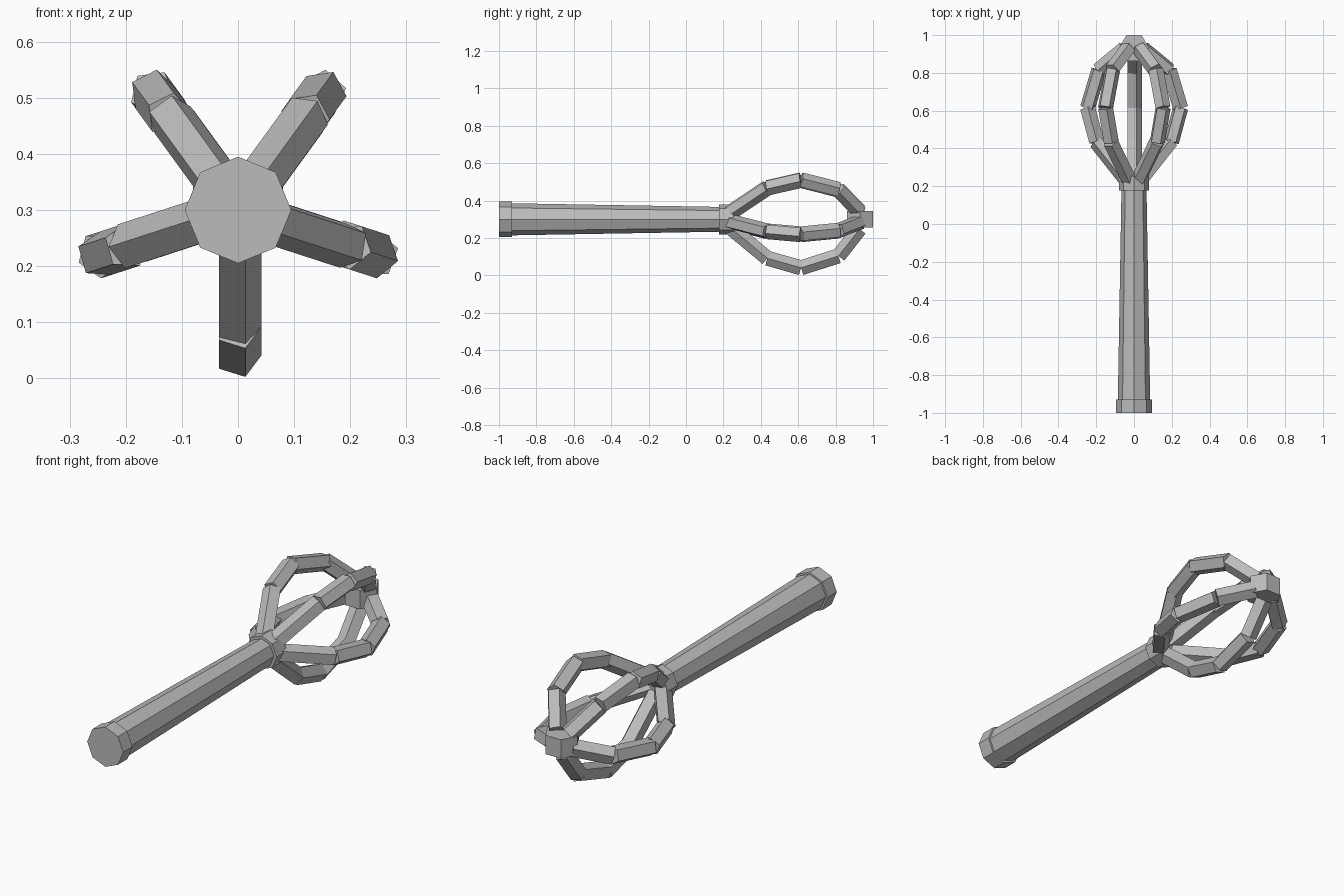
import bpy
import bmesh
import math
from mathutils import Vector, Matrix

if "Cube" in bpy.data.objects:
    bpy.data.objects.remove(bpy.data.objects["Cube"], do_unlink=True)

steel = bpy.data.materials.new("grey_steel")
steel.use_nodes = True
grey = (0.5, 0.5, 0.5, 1)
steel.diffuse_color = grey
steel.node_tree.nodes["Principled BSDF"].inputs["Base Color"].default_value = grey

AXIS_Z = 0.3  # height of the long axis


def add_rod(bm, start, end, r1, r2, sides):
    """Capped prism from start to end, first corner on its local x axis."""
    d = end - start
    turn = Vector((0, 0, 1)).rotation_difference(d.normalized()).to_matrix().to_4x4()
    spin = Matrix.Rotation(-math.pi / 2, 4, "Z")
    bmesh.ops.create_cone(bm, cap_ends=True, segments=sides, radius1=r1, radius2=r2,
                          depth=d.length,
                          matrix=Matrix.Translation((start + end) / 2) @ turn @ spin)


def finish(name, bm):
    mesh = bpy.data.meshes.new(name)
    bm.to_mesh(mesh)
    bm.free()
    mesh.materials.append(steel)
    obj = bpy.data.objects.new(name, mesh)
    bpy.context.collection.objects.link(obj)


def axial_part(name, y1, y2, r1, r2):
    bm = bmesh.new()
    add_rod(bm, Vector((0, y1, AXIS_Z)), Vector((0, y2, AXIS_Z)), r1, r2, 8)
    finish(name, bm)


# Handle with end cap and collar
axial_part("end_cap", -1.0, -0.93, 0.095, 0.095)
axial_part("handle", -0.95, 0.2, 0.086, 0.066)
axial_part("collar", 0.177, 0.255, 0.08, 0.08)

# Upright hexagonal hub where the wires meet
bm = bmesh.new()
add_rod(bm, Vector((0, 0.931, AXIS_Z - 0.045)), Vector((0, 0.931, AXIS_Z + 0.045)),
        0.08, 0.08, 6)
finish("tip_hub", bm)

# Five bowed wires, each a chain of straight five-sided rods
path = [(0.22, 0.03), (0.435, 0.208), (0.615, 0.259), (0.815, 0.196), (0.928, 0.052)]
for i in range(5):
    a = math.radians(-90 + 72 * i)
    pts = [Vector((r * math.cos(a), y, AXIS_Z + r * math.sin(a))) for y, r in path]
    bm = bmesh.new()
    for p, q in zip(pts, pts[1:]):
        add_rod(bm, p, q, 0.042, 0.042, 5)
    finish(f"wire_{i + 1}", bm)
